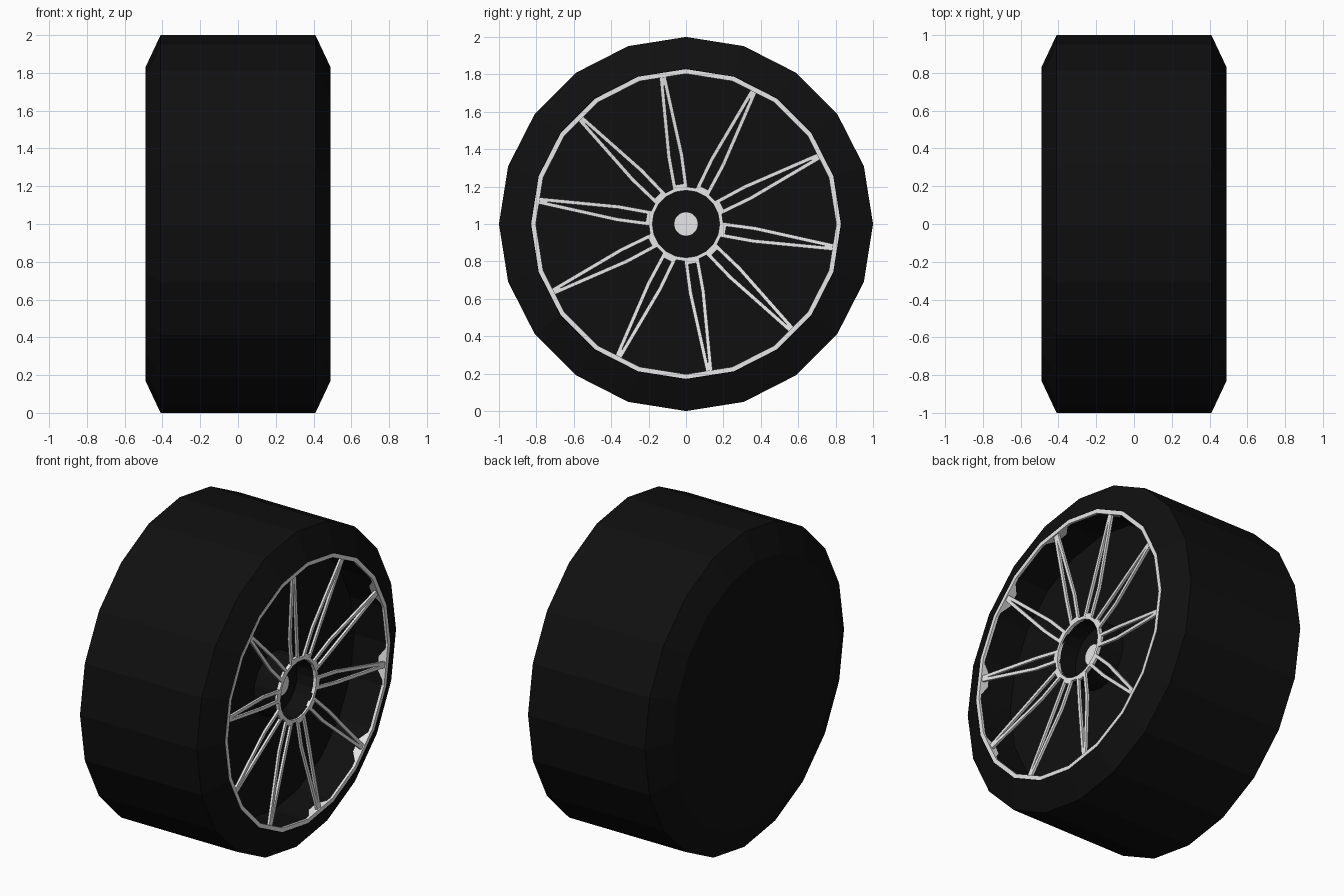
import bpy
import bmesh
from math import sin, cos, pi, radians
from mathutils import Vector

cube = bpy.data.objects.get("Cube")
if cube:
    bpy.data.objects.remove(cube)


def make_material(name, value):
    mat = bpy.data.materials.new(name)
    colour = (value, value, value, 1)
    mat.diffuse_color = colour
    mat.use_nodes = True
    node = mat.node_tree.nodes["Principled BSDF"]
    node.inputs["Base Color"].default_value = colour
    node.inputs["Roughness"].default_value = 0.7
    return mat


BLACK = make_material("rubber_black", 0.005)
SILVER = make_material("silver", 0.8)
SIDES = 20


def finish(name, bm, mat):
    bmesh.ops.remove_doubles(bm, verts=bm.verts, dist=0.0001)
    bmesh.ops.recalc_face_normals(bm, faces=bm.faces)
    mesh = bpy.data.meshes.new(name)
    bm.to_mesh(mesh)
    bm.free()
    mesh.materials.append(mat)
    obj = bpy.data.objects.new(name, mesh)
    obj.location.z = 1
    bpy.context.collection.objects.link(obj)
    return obj


def lathe(name, profile, mat, sides=SIDES, closed=True):
    """Turn an (x, radius) profile around the axle."""
    bm = bmesh.new()
    rings = []
    for x, r in profile:
        if r == 0:
            rings.append([bm.verts.new((x, 0, 0))] * sides)
        else:
            rings.append([bm.verts.new((x, r * sin(2 * pi * i / sides), r * cos(2 * pi * i / sides)))
                          for i in range(sides)])
    pairs = list(zip(rings, rings[1:]))
    if closed:
        pairs.append((rings[-1], rings[0]))
    for a, b in pairs:
        for i in range(sides):
            j = (i + 1) % sides
            corners = list(dict.fromkeys((a[i], a[j], b[j], b[i])))
            if len(corners) > 2:
                bm.faces.new(corners)
    return finish(name, bm, mat)


def place(angle, x, r, side):
    """Point at a radius along a spoke, shifted sideways."""
    return Vector((x, r * cos(angle) - side * sin(angle), r * sin(angle) + side * cos(angle)))


def bar(bm, angle, sections):
    """Sweep box sections (front x, back x, radius, side from, side to)."""
    loops = []
    for front, back, r, s0, s1 in sections:
        loops.append([bm.verts.new(place(angle, x, r, s))
                      for x, s in ((front, s0), (front, s1), (back, s1), (back, s0))])
    for a, b in zip(loops, loops[1:]):
        for i in range(4):
            j = (i + 1) % 4
            bm.faces.new((a[i], a[j], b[j], b[i]))
    bm.faces.new(loops[0])
    bm.faces.new(loops[-1])


# Tyre and the closed wheel body inside it
lathe("tyre", [(-0.49, 0.83), (-0.41, 1), (0.41, 1), (0.49, 0.83), (0.48, 0.81), (-0.48, 0.81)], BLACK)
lathe("wheel_body", [(-0.49, 0), (-0.49, 0.83), (0.25, 0.815), (0.25, 0)], BLACK, closed=False)

# Hub barrel, its silver edge and the centre cap
lathe("hub_barrel", [(0.24, 0.2), (0.415, 0.195), (0.415, 0.18), (0.29, 0.18), (0.29, 0)], BLACK, closed=False)
lathe("hub_ring", [(0.405, 0.2), (0.425, 0.2), (0.425, 0.18), (0.405, 0.18)], SILVER)
lathe("centre_cap", [(0.28, 0), (0.28, 0.065), (0.315, 0.065), (0.315, 0)], SILVER, closed=False)

# Silver rim edge
lathe("rim_ring", [(0.475, 0.828), (0.491, 0.828), (0.491, 0.803), (0.475, 0.803)], SILVER)

# Ten split spokes, each with a base bridge and a rim foot
spokes = bmesh.new()
stations = ((0.425, 0.19, 0.03), (0.435, 0.37, 0.034), (0.485, 0.81, 0.007))
for k in range(10):
    angle = radians(36 * k - 9)
    for sign in (-1, 1):
        bar(spokes, angle, [(x, x - 0.015, r, sign * mid - 0.01, sign * mid + 0.01)
                            for x, r, mid in stations])
    bar(spokes, angle, [(0.425, 0.41, r, -0.036, 0.036) for r in (0.19, 0.215)])
    # Tapered foot lying against the rim wall
    corners = ((0.478, -0.1), (0.478, 0.1), (0.435, 0.04), (0.435, -0.04))
    top = [spokes.verts.new(place(angle, x, 0.795, s)) for x, s in corners]
    low = [spokes.verts.new(place(angle, x, 0.803, s)) for x, s in corners]
    spokes.faces.new(top)
    spokes.faces.new(low)
    for i in range(4):
        j = (i + 1) % 4
        spokes.faces.new((top[i], top[j], low[j], low[i]))
finish("spokes", spokes, SILVER)
